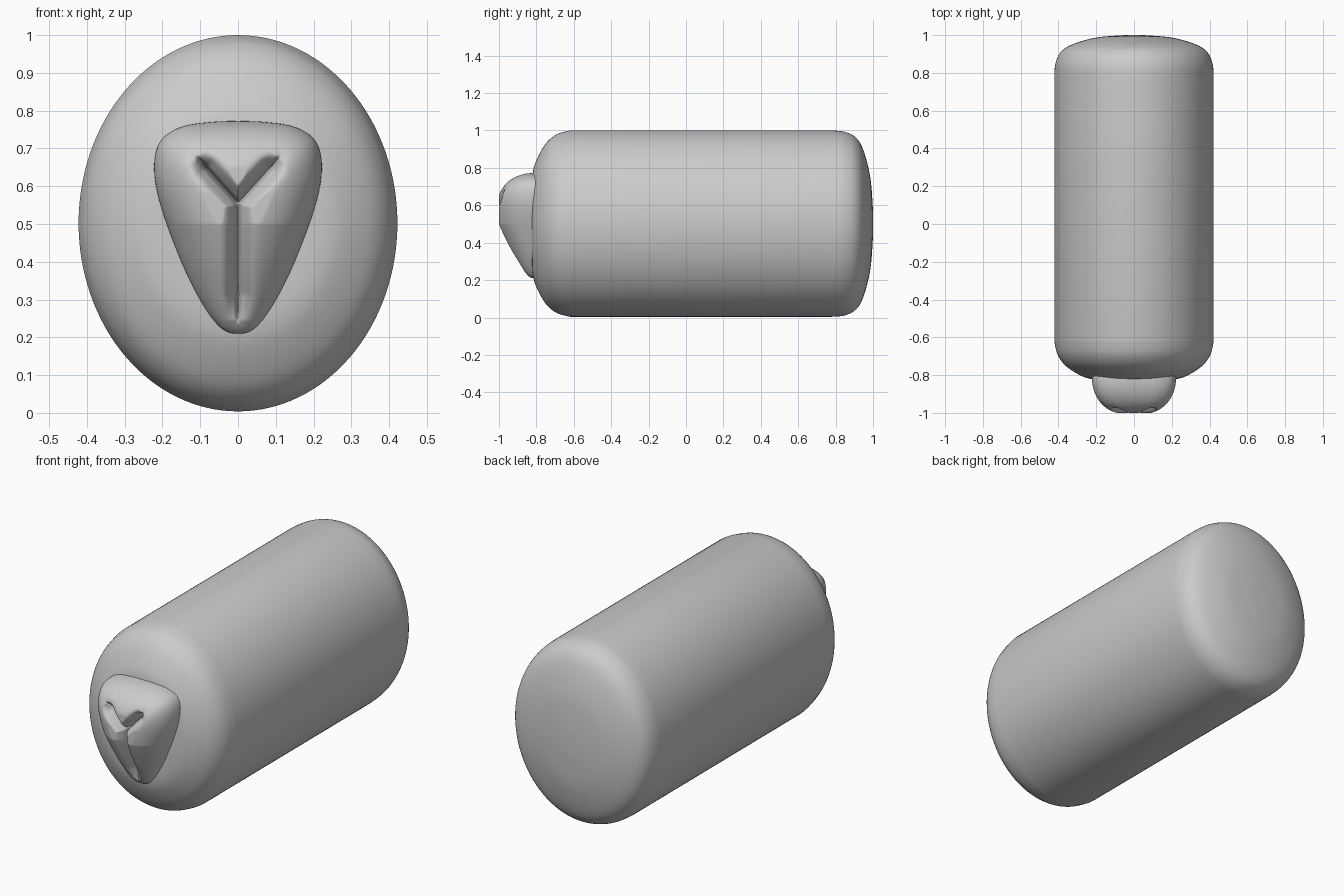
import bpy, bmesh, math
from mathutils import Vector

if "Cube" in bpy.data.objects:
    bpy.data.objects.remove(bpy.data.objects["Cube"])


def spline(pts, n, closed=False):
    """Catmull-Rom curve through 2D points, n samples per span."""
    P = [Vector(p) for p in pts]
    m, out = len(P), []
    pick = (lambda i: P[i % m]) if closed else (lambda i: P[min(max(i, 0), m - 1)])
    for i in range(m if closed else m - 1):
        a, b, c, d = (pick(i + k) for k in (-1, 0, 1, 2))
        for k in range(n):
            t = k / n
            out.append(0.5 * (2 * b + (c - a) * t + (2 * a - 5 * b + 4 * c - d) * t * t
                              + (3 * b - a - 3 * c + d) * t ** 3))
    if not closed:
        out.append(P[-1])
    return out


def interp(table, x):
    for (x0, y0), (x1, y1) in zip(table, table[1:]):
        if x <= x1:
            f = max(0, (x - x0) / (x1 - x0))
            f = f if len(table) > 2 else f * f
            return y0 + (y1 - y0) * f
    return table[-1][1]


def loft(name, rings, tip=None):
    """Skin closed rings of points, optionally closing the last one to a tip."""
    bm = bmesh.new()
    R = [[bm.verts.new(p) for p in ring] for ring in rings]
    n = len(R[0])
    for a, b in zip(R, R[1:]):
        for i in range(n):
            j = (i + 1) % n
            bm.faces.new((a[i], a[j], b[j], b[i]))
    if tip is not None:
        t = bm.verts.new(tip)
        for i in range(n):
            bm.faces.new((R[-1][i], R[-1][(i + 1) % n], t))
    bmesh.ops.recalc_face_normals(bm, faces=bm.faces)
    # make sure the normals point outward (front rings face -y, tips face their own side)
    if tip is not None:
        f = t.link_faces[0]
        if f.normal.y * tip[1] < 0:
            bmesh.ops.reverse_faces(bm, faces=bm.faces)
    me = bpy.data.meshes.new(name)
    bm.to_mesh(me)
    bm.free()
    me.shade_smooth()
    ob = bpy.data.objects.new(name, me)
    bpy.context.collection.objects.link(ob)
    return ob


# Oval body: (radius fraction, y) profile swept round the y axis, open under the mound
profile = spline([(.35, -.825), (.54, -.82), (.68, -.80), (.86, -.75), (.96, -.69), (1, -.62)], 6)
profile += spline([(1, .78), (.985, .85), (.92, .91), (.78, .95), (.5, .985), (.2, .998), (.03, 1)], 6)
SEG = 128
body = loft("body", [[(.422 * r * math.cos(2 * math.pi * k / SEG), y,
                       .5 + .498 * r * math.sin(2 * math.pi * k / SEG) + .002) for k in range(SEG)]
                     for r, y in profile], (0, 1, .502))

# Front mound: rounded triangular outline, mirrored, with a three-armed groove
half = [(.07, .77), (.15, .757), (.205, .72), (.222, .65), (.205, .55), (.15, .40),
        (.095, .29), (.045, .225)]
outline = spline([(0, .772)] + half + [(0, .21)] + [(-x, z) for x, z in reversed(half)], 28, True)
HUB = Vector((0, .555))
CREST = [(.21, .09), (.28, .115), (.38, .15), (.5, .19), (.77, .20)]
ARMS = [(Vector((0, .245)), .026, .05), (Vector((.108, .675)), .024, .055),
        (Vector((-.108, .675)), .024, .055)]


def mound_point(edge, t):
    p = HUB + (edge - HUB) * t
    h = interp(CREST, p.y) * max(0, 1 - t ** 2.5) ** .5
    wide = slit = 0
    for end, width, depth in ARMS:
        axis = end - HUB
        s = min(max((p - HUB).dot(axis) / axis.length_squared, 0), 1)
        d = (p - HUB - axis * s).length
        fade = min(1, (1 - s) * 4 + .12)
        wide = max(wide, depth * fade * math.exp(-(d / width) ** 2))
        slit = max(slit, .05 * fade * math.exp(-(d / .005) ** 2))
    h = max(h - wide - slit, min(h, .01))
    return (p.x, max(-.818 - h, -1), p.y)


N = 56
rings = [[(p.x, -.78, p.y) for p in outline]]
for i in range(N):
    t = math.sin(.5 * math.pi * (1 - i / N))      # denser rings near the rim
    rings.append([mound_point(p, t) for p in outline])
mound = loft("front_mound", rings, mound_point(HUB, 0))
